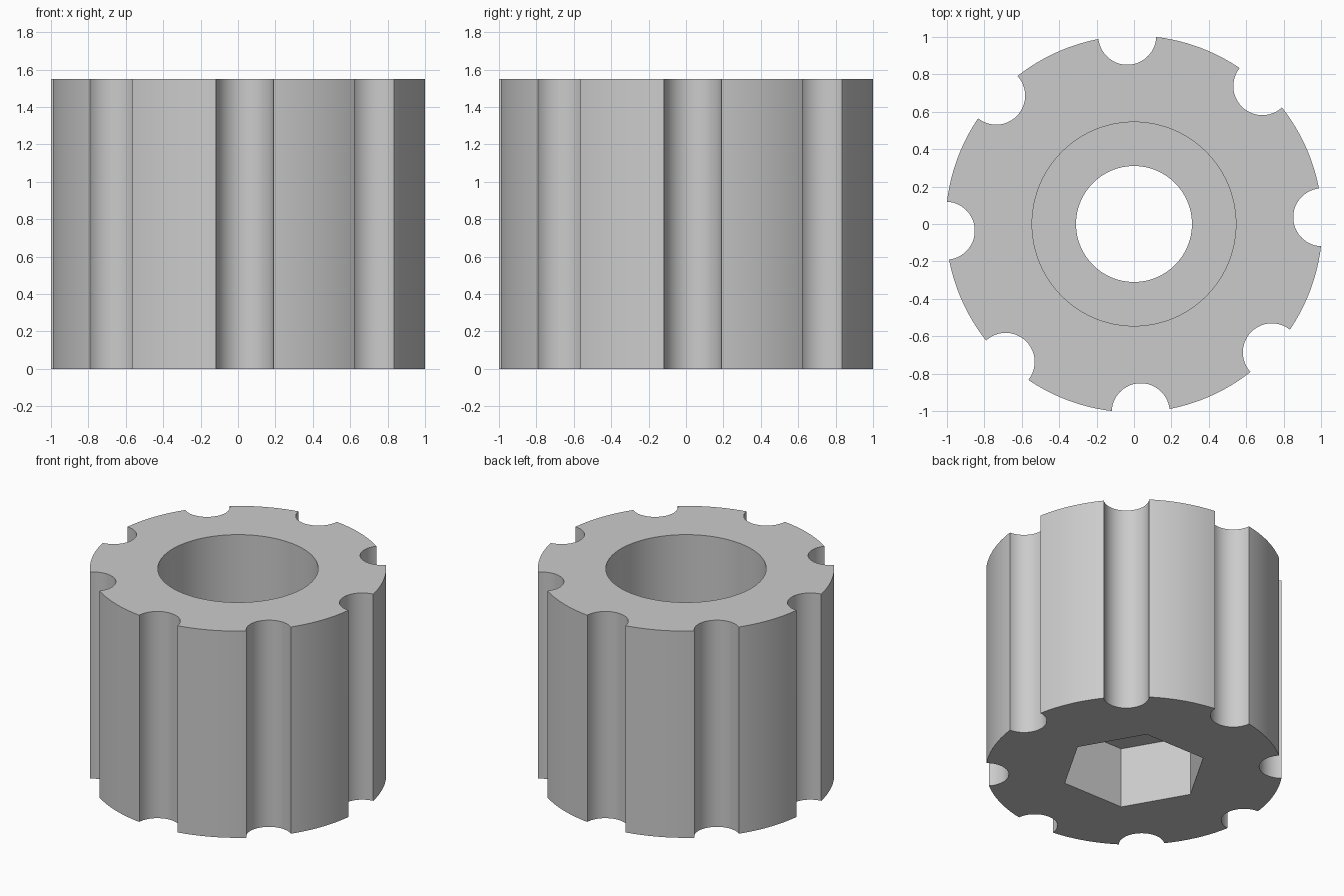
import bpy
import math

HEIGHT = 1.55
RADIUS = 1.007
WEB_BOTTOM = 0.455   # ceiling of the hexagonal pocket
WEB_TOP = 0.78       # floor of the round counterbore
OVER = 0.2           # how far cutters reach past the surface

cube = bpy.data.objects.get("Cube")
if cube:
    bpy.data.objects.remove(cube, do_unlink=True)

grey = bpy.data.materials.new("plain_grey")
grey.use_nodes = True
grey.diffuse_color = (0.6, 0.6, 0.6, 1)
grey.node_tree.nodes["Principled BSDF"].inputs["Base Color"].default_value = (0.6, 0.6, 0.6, 1)


def prism(name, sides, radius, z0, z1, x=0, y=0, turn=0):
    """Upright prism whose first corner points along the turn angle from +x."""
    bpy.ops.mesh.primitive_cylinder_add(
        vertices=sides, radius=radius, depth=z1 - z0,
        location=(x, y, (z0 + z1) / 2), rotation=(0, 0, turn + math.pi / 2))
    obj = bpy.context.object
    obj.name = name
    obj.data.materials.append(grey)
    return obj


# Round body
body = prism("knob_body", 128, RADIUS, 0, HEIGHT)

# Stepped bore: counterbore from the top, through hole, hexagon from below
cutters = [
    prism("counterbore_cutter", 96, 0.545, WEB_TOP, HEIGHT + OVER),
    prism("hole_cutter", 96, 0.31, -OVER, HEIGHT + OVER),
    prism("hex_cutter", 6, 0.5, -OVER, WEB_BOTTOM),
]

# Grip grooves around the rim
for i in range(8):
    angle = math.radians(2.05 + 45 * i)
    cutters.append(prism("groove_cutter", 64, 0.155, -OVER, HEIGHT + OVER,
                         RADIUS * math.cos(angle), RADIUS * math.sin(angle), angle))

# Cut everything from the body, then discard the cutters
bpy.ops.object.select_all(action="DESELECT")
bpy.context.view_layer.objects.active = body
body.select_set(True)
for cutter in cutters:
    cutter.hide_render = True
    mod = body.modifiers.new("cut", "BOOLEAN")
    mod.operation = "DIFFERENCE"
    mod.solver = "EXACT"
    mod.object = cutter
    bpy.ops.object.modifier_apply(modifier=mod.name)
for cutter in cutters:
    bpy.data.objects.remove(cutter, do_unlink=True)

bpy.ops.object.shade_smooth_by_angle(angle=math.radians(30))
